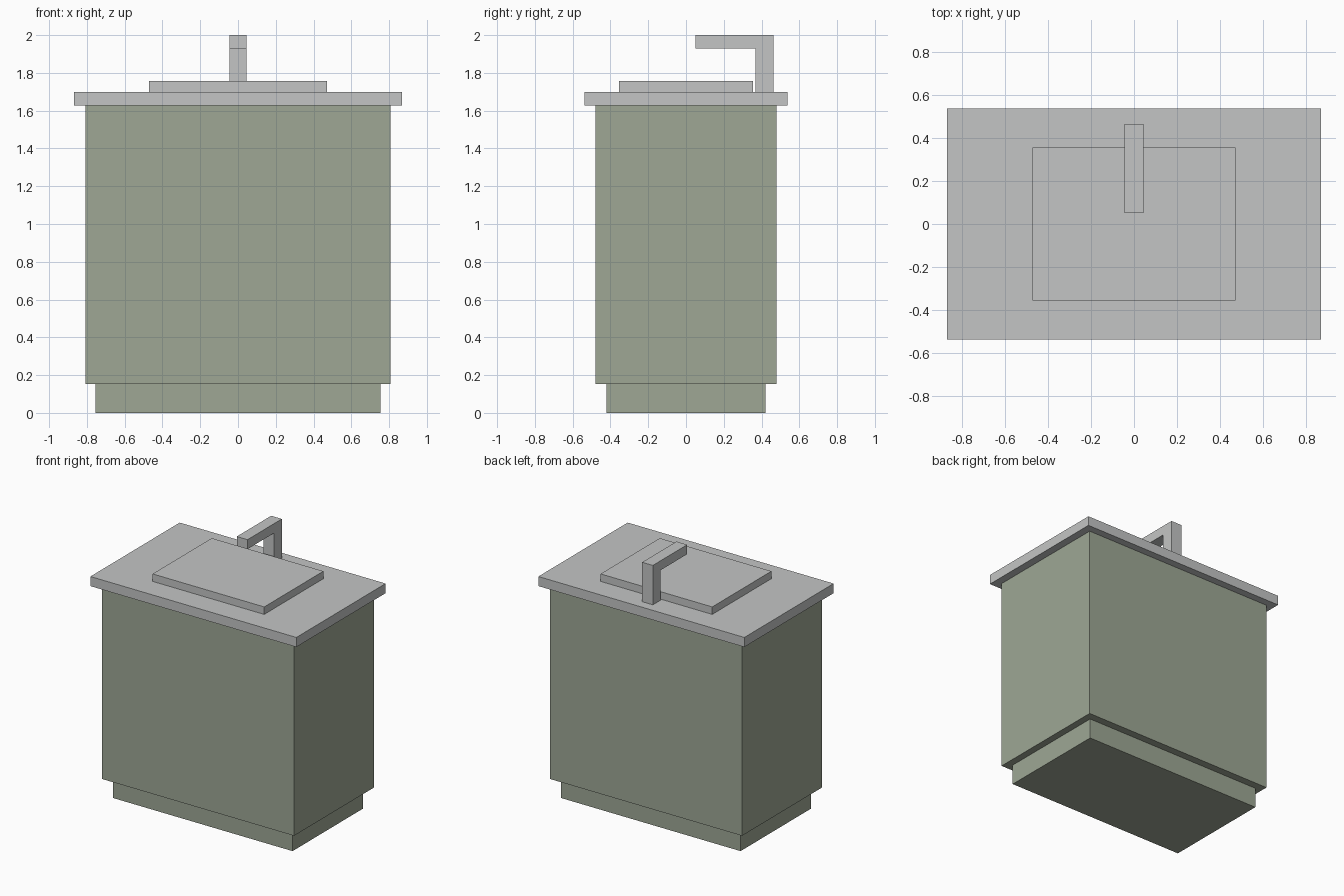
import bpy

if "Cube" in bpy.data.objects:
    bpy.data.objects.remove(bpy.data.objects["Cube"])


def material(name, color):
    mat = bpy.data.materials.new(name)
    mat.diffuse_color = (*color, 1.0)
    mat.use_nodes = True
    mat.node_tree.nodes["Principled BSDF"].inputs["Base Color"].default_value = mat.diffuse_color
    return mat


green = material("sage_green", (0.342, 0.386, 0.301))
grey = material("light_grey", (0.55, 0.56, 0.556))


def extrude_profile(name, profile, half_width, mat):
    """Extrude a (y, z) outline symmetrically along x."""
    n = len(profile)
    verts = [(x, y, z) for x in (-half_width, half_width) for y, z in profile]
    faces = [tuple(reversed(range(n))), tuple(range(n, 2 * n))]
    faces += [(i, (i + 1) % n, n + (i + 1) % n, n + i) for i in range(n)]
    mesh = bpy.data.meshes.new(name)
    mesh.from_pydata(verts, [], faces)
    mesh.materials.append(mat)
    obj = bpy.data.objects.new(name, mesh)
    bpy.context.collection.objects.link(obj)
    return obj


def block(name, half_x, half_y, z0, z1, mat):
    outline = [(-half_y, z0), (half_y, z0), (half_y, z1), (-half_y, z1)]
    return extrude_profile(name, outline, half_x, mat)


# Cabinet with recessed plinth
block("plinth", 0.755, 0.422, 0.0, 0.153, green)
block("cabinet", 0.808, 0.48, 0.153, 1.627, green)

# Worktop and raised basin
block("worktop", 0.867, 0.537, 1.627, 1.70, grey)
block("basin", 0.47, 0.356, 1.70, 1.757, grey)

# Tap: upright post with an arm reaching forward
extrude_profile("tap", [(0.368, 1.70), (0.463, 1.70), (0.463, 2.0),
                        (0.05, 2.0), (0.05, 1.928), (0.368, 1.928)], 0.045, grey)
